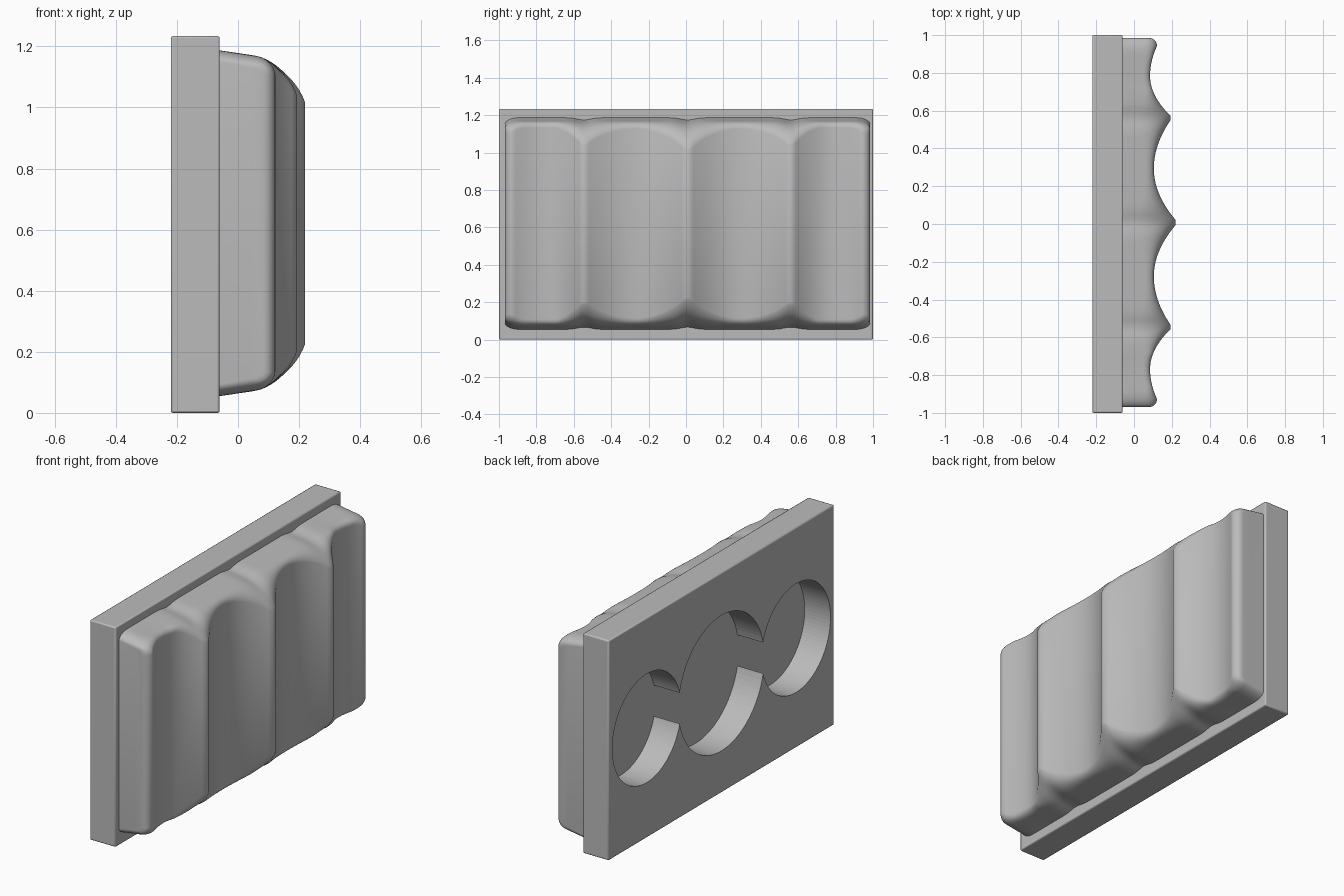
import bpy, bmesh, math

cube = bpy.data.objects.get("Cube")
if cube:
    bpy.data.objects.remove(cube, do_unlink=True)

grey = bpy.data.materials.new("plain_grey")
grey.use_nodes = True
colour = (0.5, 0.5, 0.5, 1)
grey.diffuse_color = colour
grey.node_tree.nodes["Principled BSDF"].inputs["Base Color"].default_value = colour

BACK, SEAM, MID_Z = -0.22, -0.06, 0.617


def make_object(name, bm):
    bmesh.ops.recalc_face_normals(bm, faces=bm.faces)
    mesh = bpy.data.meshes.new(name)
    bm.to_mesh(mesh)
    bm.free()
    mesh.materials.append(grey)
    obj = bpy.data.objects.new(name, mesh)
    bpy.context.collection.objects.link(obj)
    return obj


def shade(obj):
    bpy.ops.object.select_all(action='DESELECT')
    obj.select_set(True)
    bpy.context.view_layer.objects.active = obj
    bpy.ops.object.shade_smooth_by_angle(angle=math.radians(30))


# Backing plate with softened edges
bpy.ops.mesh.primitive_cube_add(size=1, location=((BACK + SEAM) / 2, 0, MID_Z))
plate = bpy.context.object
plate.name = "backing_plate"
plate.scale = (SEAM - BACK, 2, 2 * MID_Z)
bpy.ops.object.transform_apply(location=False, rotation=False, scale=True)
plate.data.materials.append(grey)
bevel = plate.modifiers.new("soft_edges", 'BEVEL')
bevel.width = 0.007
bevel.segments = 2

# Three overlapping round pockets through the plate
for label, y, radius in (("right", -0.662, 0.305), ("middle", 0, 0.38), ("left", 0.662, 0.305)):
    bpy.ops.mesh.primitive_cylinder_add(vertices=96, radius=radius, depth=0.5,
                                        location=((BACK + SEAM) / 2, y, MID_Z - 0.002),
                                        rotation=(0, math.pi / 2, 0))
    cutter = bpy.context.object
    cutter.name = label + "_pocket_cutter"
    cutter.hide_render = True
    cutter.hide_set(True)
    cut = plate.modifiers.new(label + "_pocket", 'BOOLEAN')
    cut.operation = 'DIFFERENCE'
    cut.solver = 'EXACT'
    cut.object = cutter
shade(plate)


# Finger grip: scalloped front outline, u measured outward from its middle
RIDGE, OUTER_IN, OUTER_OUT, CORNER, END = 0.014, 0.541, 0.565, 0.935, 0.977


def scallop(u, start, valley, stop, h_start, h_low, h_stop):
    if u < valley:
        return h_low + (h_start - h_low) * ((valley - u) / (valley - start)) ** 2
    return h_low + (h_stop - h_low) * ((u - valley) / (stop - valley)) ** 2


def front(u):
    if u <= RIDGE:
        return 0.22
    if u <= OUTER_IN:
        return scallop(u, RIDGE, 0.285, OUTER_IN, 0.22, 0.105, 0.193)
    if u <= OUTER_OUT:
        return 0.193
    if u <= CORNER:
        return scallop(u, OUTER_OUT, 0.775, CORNER, 0.193, 0.085, 0.122)
    t = min(1, (u - CORNER) / (END - CORNER))
    return 0.08 + 0.042 * math.sqrt(1 - t * t)


def half_height(u):
    dip = sum(math.exp(-((u - r) / 0.05) ** 2) for r in (0, 0.553))
    t = min(1, max(0, (u - 0.9) / (END - 0.9)))
    return 0.566 - 0.012 * dip - 0.038 * (1 - math.sqrt(1 - t * t))


def section(u, steps=12):
    """Half of the upright section: from the seam, round the shoulder, to the front."""
    f, h = front(u), half_height(u)
    k = min(1, max(0, (f - 0.1) / 0.12))
    p0 = (f - 0.045 - 0.155 * k, h - 0.018 + 0.008 * k)
    p1 = (f - 0.045 * k, h - 0.022 - 0.013 * k)
    p2 = (f, h - 0.055 - 0.105 * k)
    points = [(SEAM, h)]
    for i in range(steps + 1):
        t = i / steps
        points.append(tuple((1 - t) ** 2 * a + 2 * t * (1 - t) * b + t * t * c
                            for a, b, c in zip(p0, p1, p2)))
    return points


def span(a, b, n):
    return [a + (b - a) * i / n for i in range(n)]


us = span(0, RIDGE, 1) + span(RIDGE, OUTER_IN, 28) + span(OUTER_IN, OUTER_OUT, 1)
us += span(OUTER_OUT, CORNER, 22)
us += [CORNER + (END - CORNER) * math.sin(i * math.pi / 16) for i in range(9)]
stations = [-u for u in reversed(us[1:])] + us

bm = bmesh.new()
rings = []
for s in stations:
    half = section(abs(s))
    loop = [(x, z) for x, z in half] + [(x, -z) for x, z in reversed(half)]
    rings.append([bm.verts.new((x, s + 0.008, 0.621 + z)) for x, z in loop])
for a, b in zip(rings, rings[1:]):
    for i in range(len(a) - 1):
        bm.faces.new((a[i], a[i + 1], b[i + 1], b[i]))
# Flat ends and flat back
bm.faces.new(rings[0])
bm.faces.new(rings[-1])
bm.faces.new([r[0] for r in rings] + [r[-1] for r in reversed(rings)])
shade(make_object("finger_grip", bm))
